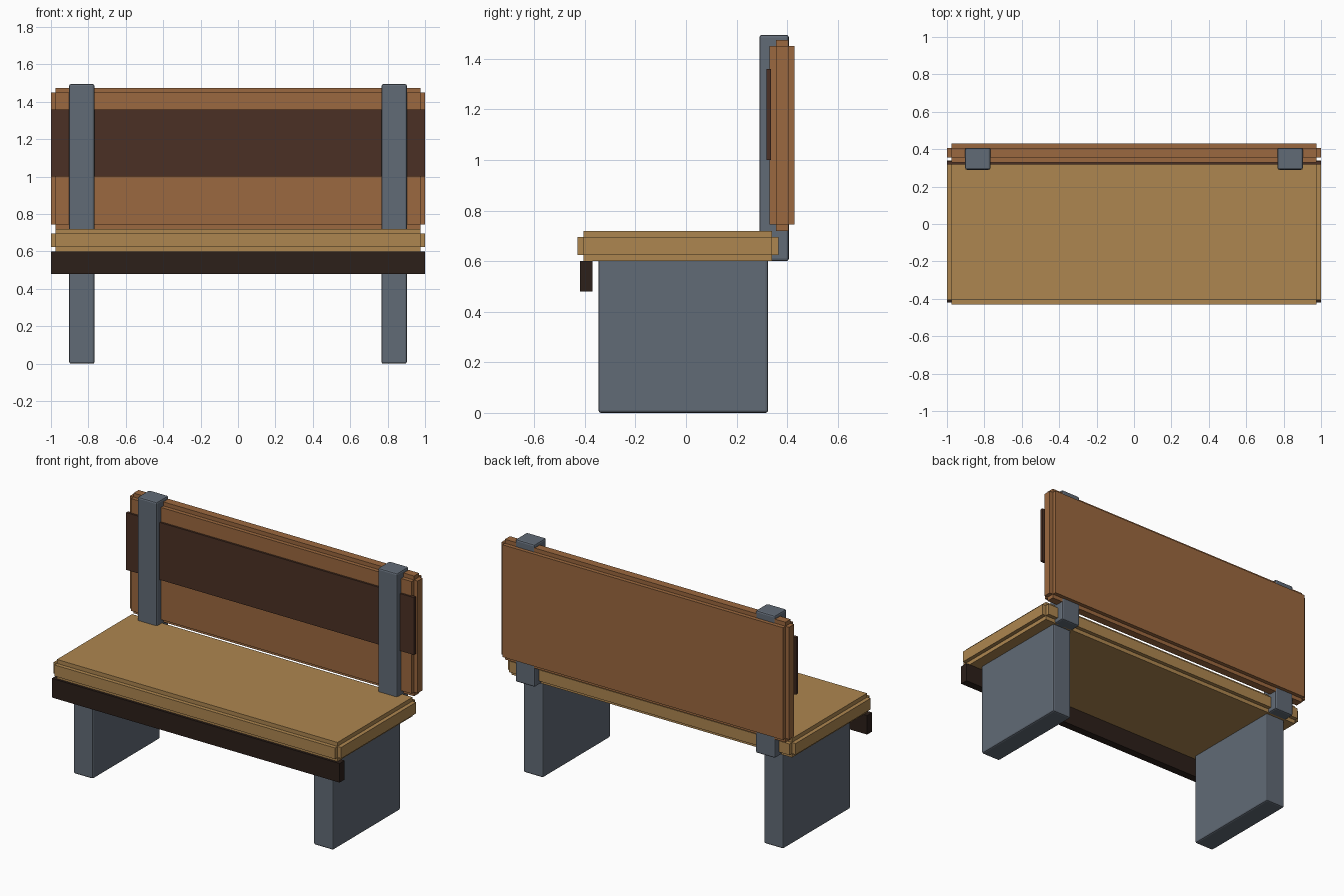
import bpy
import bmesh
from mathutils import Vector

if "Cube" in bpy.data.objects:
    bpy.data.objects.remove(bpy.data.objects["Cube"])


def material(name, rgb):
    mat = bpy.data.materials.new(name)
    mat.diffuse_color = (*rgb, 1.0)
    mat.use_nodes = True
    mat.node_tree.nodes["Principled BSDF"].inputs["Base Color"].default_value = mat.diffuse_color
    return mat


SEAT_WOOD = material("seat wood", (0.42, 0.24, 0.08))
BACK_WOOD = material("back wood", (0.33, 0.14, 0.05))
SLAT_WOOD = material("slat wood", (0.07, 0.03, 0.018))
APRON_WOOD = material("apron wood", (0.025, 0.014, 0.01))
STEEL = material("steel", (0.12, 0.145, 0.18))


def box(name, lo, hi, mat, bevel=0.0, step=0.0):
    """Box between two corners; 'step' notches every edge, 'bevel' chamfers it."""
    lo, hi = Vector(lo), Vector(hi)
    inset = Vector((step, step, step))
    size, centre = hi - lo - 2 * inset, (lo + hi) / 2
    bm = bmesh.new()
    bmesh.ops.create_cube(bm, size=1.0)
    bmesh.ops.scale(bm, vec=size, verts=bm.verts)
    if step:
        # push each face of the core outwards, leaving square notches on the edges
        bm.normal_update()
        normals = [f.normal.copy() for f in bm.faces]
        out = bmesh.ops.extrude_discrete_faces(bm, faces=bm.faces[:])["faces"]
        for face in out:
            c = face.calc_center_median()
            n = max(normals, key=lambda v: v.dot(face.normal))
            n = n if n.dot(c) > 0 else -n
            bmesh.ops.translate(bm, vec=n * step, verts=face.verts[:])
        bmesh.ops.remove_doubles(bm, verts=bm.verts, dist=1e-5)
        bmesh.ops.recalc_face_normals(bm, faces=bm.faces)
    mesh = bpy.data.meshes.new(name)
    bm.to_mesh(mesh)
    bm.free()
    mesh.materials.append(mat)
    obj = bpy.data.objects.new(name, mesh)
    obj.location = centre
    bpy.context.collection.objects.link(obj)
    if bevel:
        mod = obj.modifiers.new("bevel", "BEVEL")
        mod.width = bevel
        mod.segments = 2
    return obj


# Seat and backrest boards with stepped edges
box("seat", (-1, -0.43, 0.60), (1, 0.365, 0.72), SEAT_WOOD, step=0.025)
box("backrest", (-1, 0.33, 0.72), (1, 0.43, 1.475), BACK_WOOD, step=0.025)

# Dark trim boards
box("back_slat", (-1, 0.318, 1.0), (1, 0.337, 1.36), SLAT_WOOD)
box("front_apron", (-1, -0.42, 0.48), (1, -0.37, 0.60), APRON_WOOD)

# Panel legs and back posts on both sides
for side, x in (("left", -0.835), ("right", 0.835)):
    box(f"{side}_leg", (x - 0.068, -0.346, 0), (x + 0.068, 0.325, 0.61), STEEL, bevel=0.01)
    box(f"{side}_back_post", (x - 0.068, 0.29, 0.60), (x + 0.068, 0.407, 1.495), STEEL, bevel=0.01)
